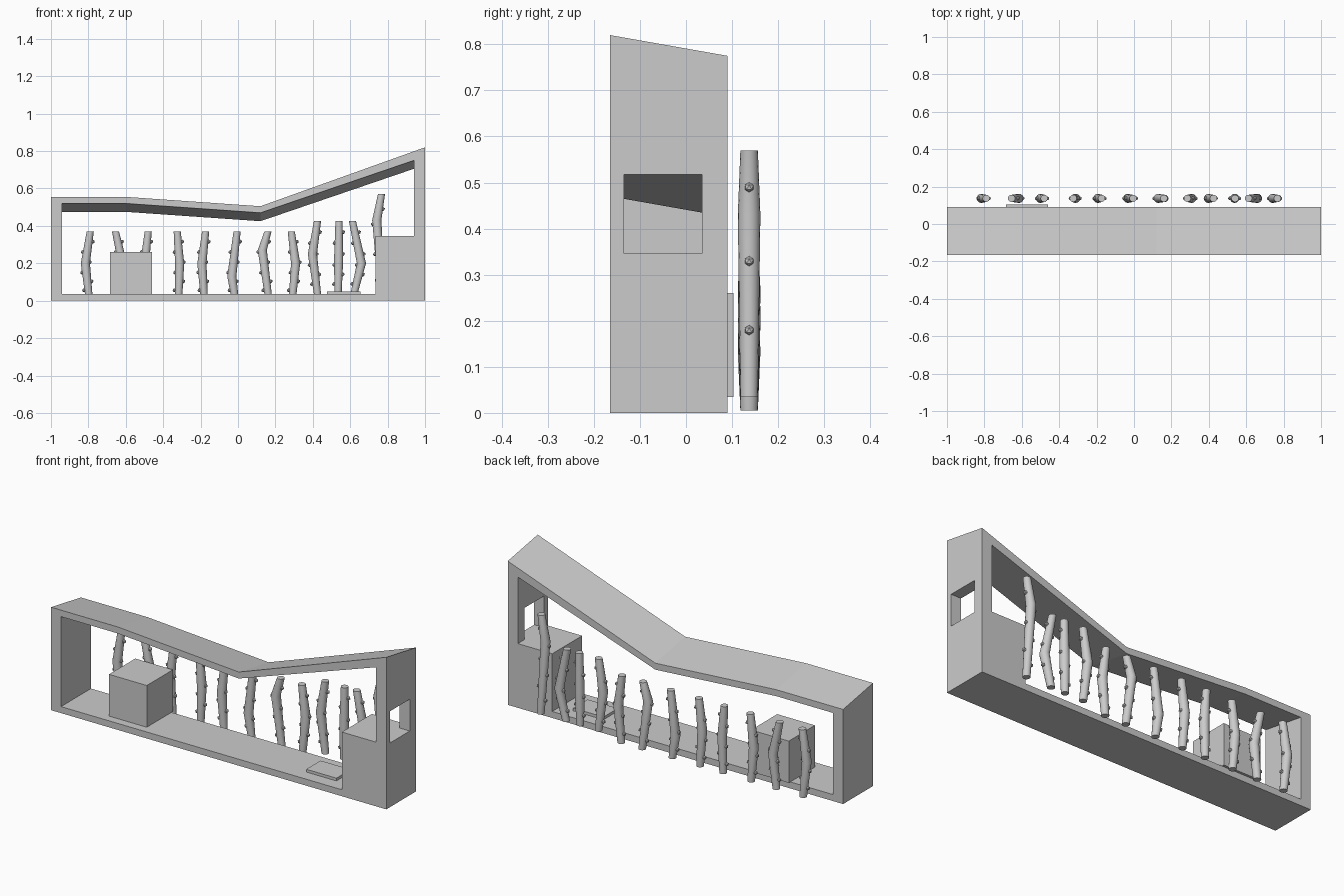
import bpy, bmesh, math

if "Cube" in bpy.data.objects:
    bpy.data.objects.remove(bpy.data.objects["Cube"])

Y0, Y1, DROP = -0.165, 0.09, 0.045   # front, back, roof fall towards the back


def to_object(name, bm):
    bmesh.ops.recalc_face_normals(bm, faces=bm.faces)
    me = bpy.data.meshes.new(name)
    bm.to_mesh(me)
    bm.free()
    ob = bpy.data.objects.new(name, me)
    bpy.context.collection.objects.link(ob)
    return ob


def box(name, x, y, z):
    bm = bmesh.new()
    bmesh.ops.create_cube(bm, size=1)
    for v in bm.verts:
        v.co = [lo if c < 0 else hi for c, (lo, hi) in zip(v.co, (x, y, z))]
    return to_object(name, bm)


# Open frame: outer and inner loops, roof sheared down at the back
outer = [(-1, 0), (1, 0), (1, .82), (.12, .505), (-.6, .555), (-1, .555)]
inner = [(-.94, .035), (.94, .035), (.94, .75), (.12, .47), (-.6, .52), (-.94, .52)]
bm = bmesh.new()


def loop(points, y, drop):
    return [bm.verts.new((x, y, z - (drop if i > 1 else 0)))
            for i, (x, z) in enumerate(points)]


loops = [loop(outer, Y0, 0), loop(outer, Y1, DROP),
         loop(inner, Y1, DROP), loop(inner, Y0, 0)]
for a in range(4):
    p, q = loops[a], loops[(a + 1) % 4]
    for i in range(6):
        j = (i + 1) % 6
        bm.faces.new((p[i], p[j], q[j], q[i]))
frame = to_object("frame", bm)

# Window cut through the right wall
cutter = box("window_cutter", (.9, 1.1), (-.135, .035), (.346, .517))
cutter.hide_render = True
mod = frame.modifiers.new("window", 'BOOLEAN')
mod.operation, mod.solver, mod.object = 'DIFFERENCE', 'EXACT', cutter
bpy.context.view_layer.objects.active = frame
frame.select_set(True)
bpy.ops.object.modifier_apply(modifier=mod.name)
bpy.data.objects.remove(cutter)

# Blocks standing on the floor
box("ledge_block", (.735, .94), (Y0, Y1), (.035, .346))
box("cube_block", (-.685, -.46), (-.12, .103), (.035, .26))
box("floor_plate", (.475, .655), (-.097, .025), (.035, .05))


# Bent branches with alternating knobs
def branch(name, path, n=16, y=.137):
    bm = bmesh.new()
    rings = []
    for (x, z), r in zip(path, (.019, .0245, .019)):
        rings.append([bm.verts.new((x + r * math.cos(2 * math.pi * k / n),
                                    y + r * math.sin(2 * math.pi * k / n), z))
                      for k in range(n)])
    for a, b in zip(rings, rings[1:]):
        for k in range(n):
            m = (k + 1) % n
            bm.faces.new((a[k], a[m], b[m], b[k]))
    bm.faces.new(rings[0])
    bm.faces.new(rings[-1])
    for f in bm.faces:
        f.smooth = len(f.verts) == 4
    for e in bm.edges:
        e.smooth = all(f.smooth for f in e.link_faces)
    (x0, z0), (x1, z1), (x2, z2) = path
    for k, t in enumerate((.14, .27, .4, .55, .7, .85)):
        z = z0 + t * (z2 - z0)
        if z < z1:
            x = x0 + (x1 - x0) * (z - z0) / (z1 - z0)
        else:
            x = x1 + (x2 - x1) * (z - z1) / (z2 - z1)
        ball = bmesh.ops.create_icosphere(bm, subdivisions=1, radius=.011)["verts"]
        bmesh.ops.translate(bm, verts=ball, vec=(x + (.023 if k % 2 else -.023), y, z))
    return to_object(name, bm)


# x at bottom, bend and top; z at bottom, bend and top
branches = [
    (-.795, -.816, -.79, .005, .2, .37), (-.635, -.615, -.655, .005, .19, .37),
    (-.485, -.5, -.48, .005, .19, .37), (-.318, -.312, -.325, .005, .2, .37),
    (-.18, -.193, -.173, .005, .2, .37), (-.015, -.033, -.005, .005, .13, .37),
    (.165, .13, .16, .005, .27, .37), (.29, .308, .285, .005, .2, .37),
    (.425, .398, .425, .035, .25, .425), (.535, .538, .54, .035, .22, .425),
    (.62, .66, .612, .035, .2, .425), (.77, .742, .767, .035, .43, .57)]
for i, (xa, xb, xc, za, zb, zc) in enumerate(branches):
    branch(f"branch_{i + 1}", [(xa, za), (xb, zb), (xc, zc)])
